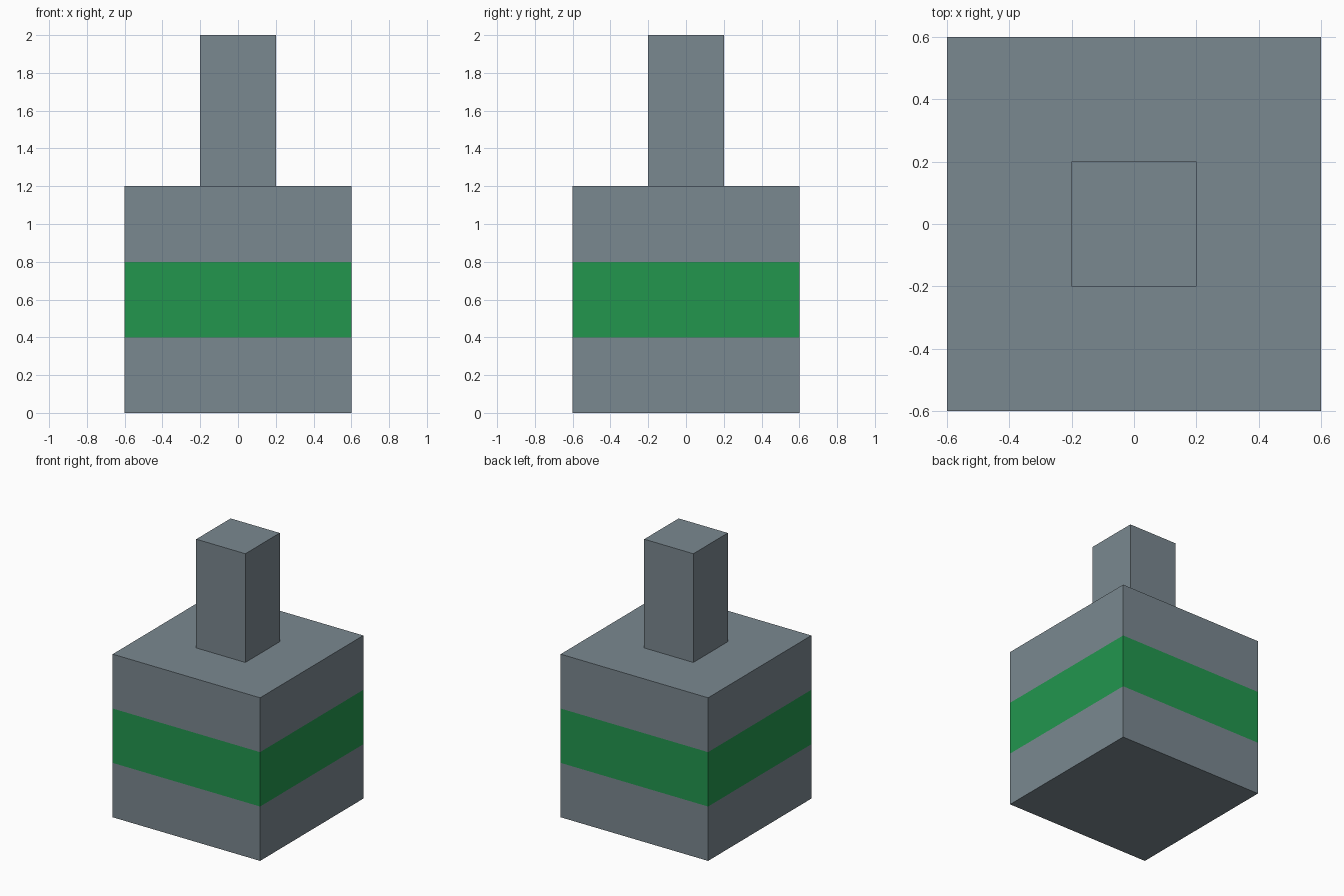
import bpy
import bmesh
from mathutils import Matrix, Vector

cube = bpy.data.objects.get("Cube")
if cube:
    bpy.data.objects.remove(cube, do_unlink=True)


def make_material(name, rgb):
    mat = bpy.data.materials.new(name)
    mat.use_nodes = True
    color = (*rgb, 1.0)
    mat.diffuse_color = color
    mat.node_tree.nodes["Principled BSDF"].inputs["Base Color"].default_value = color
    return mat


def make_box(name, width, bottom, top, materials, band=None):
    """Square box on the z axis; band = (low, high) heights of a painted stripe."""
    bm = bmesh.new()
    height = top - bottom
    bmesh.ops.create_cube(
        bm, size=1.0,
        matrix=Matrix.Translation((0, 0, bottom + height / 2))
        @ Matrix.Diagonal((width, width, height, 1)))
    if band:
        # Cut the sides at the stripe edges, then colour the faces between them
        for z in band:
            bmesh.ops.bisect_plane(
                bm, geom=bm.verts[:] + bm.edges[:] + bm.faces[:],
                plane_co=Vector((0, 0, z)), plane_no=Vector((0, 0, 1)))
        for face in bm.faces:
            if band[0] < face.calc_center_median().z < band[1]:
                face.material_index = 1
    mesh = bpy.data.meshes.new(name)
    bm.to_mesh(mesh)
    bm.free()
    for mat in materials:
        mesh.materials.append(mat)
    obj = bpy.data.objects.new(name, mesh)
    bpy.context.collection.objects.link(obj)
    return obj


grey = make_material("slate_grey", (0.195, 0.246, 0.279))
green = make_material("stripe_green", (0.016, 0.305, 0.076))

# Wide base block with a green stripe all round
make_box("base_block", 1.2, 0.0, 1.2, [grey, green], band=(0.4, 0.8))

# Narrow post standing on the block
make_box("top_post", 0.4, 1.2, 2.0, [grey])
